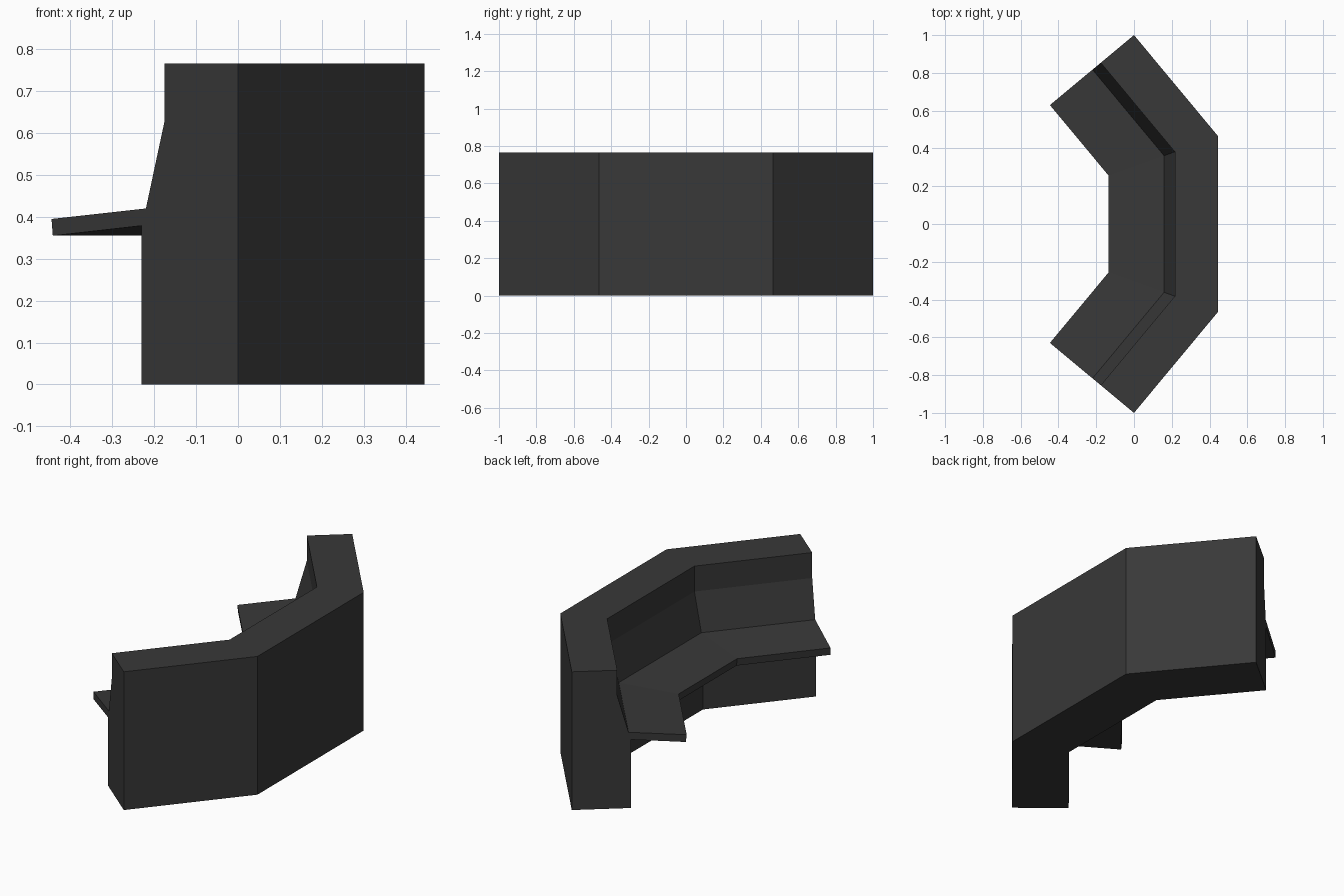
import bpy, bmesh
from mathutils import Vector

if "Cube" in bpy.data.objects:
    bpy.data.objects.remove(bpy.data.objects["Cube"])

# Bench cross-section: (distance inward from outer back, height)
profile = [(0, 0), (0.299, 0), (0.299, 0.379), (0.575, 0.355), (0.579, 0.395),
           (0.286, 0.42), (0.229, 0.625), (0.229, 0.766), (0, 0.766)]

# Outer back line in plan, bent into three straight runs
path = [Vector(p) for p in ((0, -1), (0.445, -0.465), (0.445, 0.465), (0, 1))]


def inward(a, b):
    d = (b - a).normalized()
    return Vector((-d.y, d.x))


# Mitre direction at each path point
normals = [inward(a, b) for a, b in zip(path, path[1:])]
mitres = [normals[0]]
mitres += [(a + b) / (1 + a.dot(b)) for a, b in zip(normals, normals[1:])]
mitres.append(normals[-1])

# Sweep the cross-section along the path
bm = bmesh.new()
rings = []
for p, m in zip(path, mitres):
    ring = []
    for d, z in profile:
        q = p + m * d
        ring.append(bm.verts.new((q.x, q.y, z)))
    rings.append(ring)
n = len(profile)
for r, s in zip(rings, rings[1:]):
    for i in range(n):
        j = (i + 1) % n
        bm.faces.new((r[i], r[j], s[j], s[i]))

# Flat end caps
bm.faces.new(rings[0])
bm.faces.new(rings[-1])
bmesh.ops.recalc_face_normals(bm, faces=bm.faces)

mesh = bpy.data.meshes.new("curved_bench")
bm.to_mesh(mesh)
bm.free()
bench = bpy.data.objects.new("curved_bench", mesh)
bpy.context.collection.objects.link(bench)

# Dark upholstery colour
mat = bpy.data.materials.new("dark_upholstery")
mat.diffuse_color = (0.04, 0.04, 0.04, 1)
mat.use_nodes = True
mat.node_tree.nodes["Principled BSDF"].inputs["Base Color"].default_value = mat.diffuse_color
mesh.materials.append(mat)
